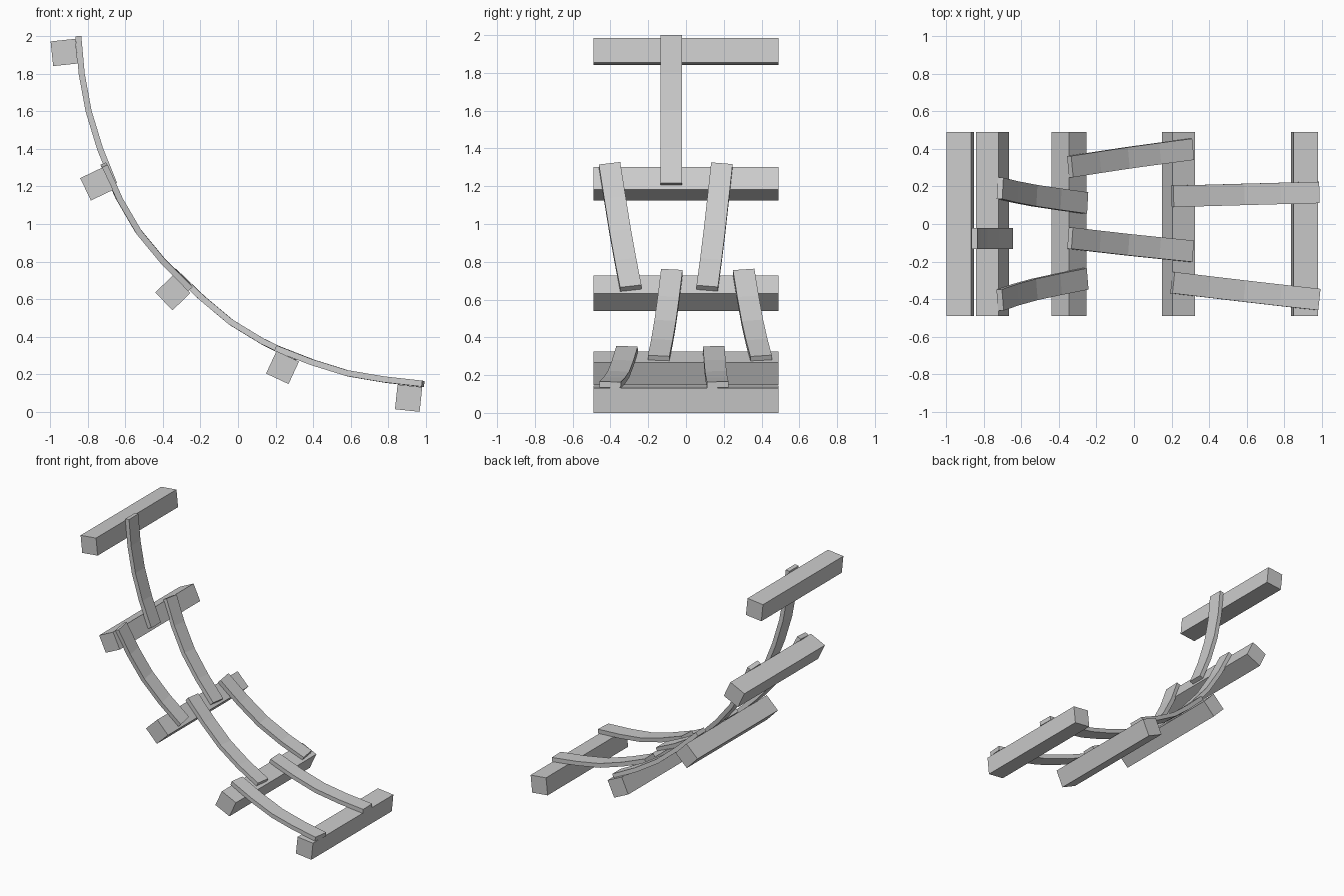
import bpy, bmesh
from math import radians
from mathutils import Vector

if "Cube" in bpy.data.objects:
    bpy.data.objects.remove(bpy.data.objects["Cube"])

HALF_W, HALF_T = 0.057, 0.016


def beam(name, x, z, tilt):
    bpy.ops.mesh.primitive_cube_add(size=1, location=(x, 0, z), rotation=(0, -radians(tilt), 0))
    ob = bpy.context.object
    ob.name = name
    ob.scale = (0.132, 0.978, 0.132)


def plank(name, path, y0, y1):
    # Sweep a rectangle along a bent path whose y drifts from y0 to y1
    n = len(path) - 1
    pts = [Vector((x, y0 + (y1 - y0) * i / n, z)) for i, (x, z) in enumerate(path)]
    chord = (pts[-1] - pts[0]).normalized()
    side = Vector((0, 1, 0))
    side = (side - side.dot(chord) * chord).normalized() * HALF_W
    bm = bmesh.new()
    rings = []
    for i, p in enumerate(pts):
        t = pts[min(i + 1, n)] - pts[max(i - 1, 0)]
        up = t.cross(side).normalized() * HALF_T
        rings.append([bm.verts.new(p + a * side + b * up)
                      for a, b in ((-1, -1), (1, -1), (1, 1), (-1, 1))])
    for r, s in zip(rings, rings[1:]):
        for k in range(4):
            j = (k + 1) % 4
            bm.faces.new((r[k], r[j], s[j], s[k]))
    bm.faces.new(rings[0])
    bm.faces.new(rings[-1])
    bmesh.ops.recalc_face_normals(bm, faces=bm.faces)
    me = bpy.data.meshes.new(name)
    bm.to_mesh(me)
    bm.free()
    bpy.context.collection.objects.link(bpy.data.objects.new(name, me))


# Cross beams, from top to bottom of the arc
for i, (x, z, tilt) in enumerate([(-0.925, 1.913, 6), (-0.752, 1.213, 25.5), (-0.347, 0.634, 44),
                                  (0.237, 0.236, 65), (0.908, 0.073, 84)]):
    beam(f"cross_beam_{i + 1}", x, z, tilt)

# Bent planks: side profile, then start and end y of each plank
spans = [
    ([(-0.850, 2.0), (-0.832, 1.8), (-0.795, 1.6), (-0.734, 1.4), (-0.658, 1.212)],
     [(-0.077, -0.077)]),
    ([(-0.713, 1.315), (-0.632, 1.135), (-0.53, 0.96), (-0.4, 0.803), (-0.258, 0.66)],
     [(0.19, 0.112), (-0.405, -0.292)]),
    ([(-0.34, 0.748), (-0.19, 0.605), (-0.037, 0.477), (0.132, 0.374), (0.308, 0.288)],
     [(0.305, 0.398), (-0.075, -0.145)]),
    ([(0.205, 0.338), (0.395, 0.264), (0.585, 0.205), (0.78, 0.172), (0.985, 0.149)],
     [(0.147, 0.168), (-0.312, -0.402)]),
]
for i, (path, ys) in enumerate(spans):
    for k, (y0, y1) in enumerate(ys):
        plank(f"bent_plank_{i + 1}_{k + 1}", path, y0, y1)
